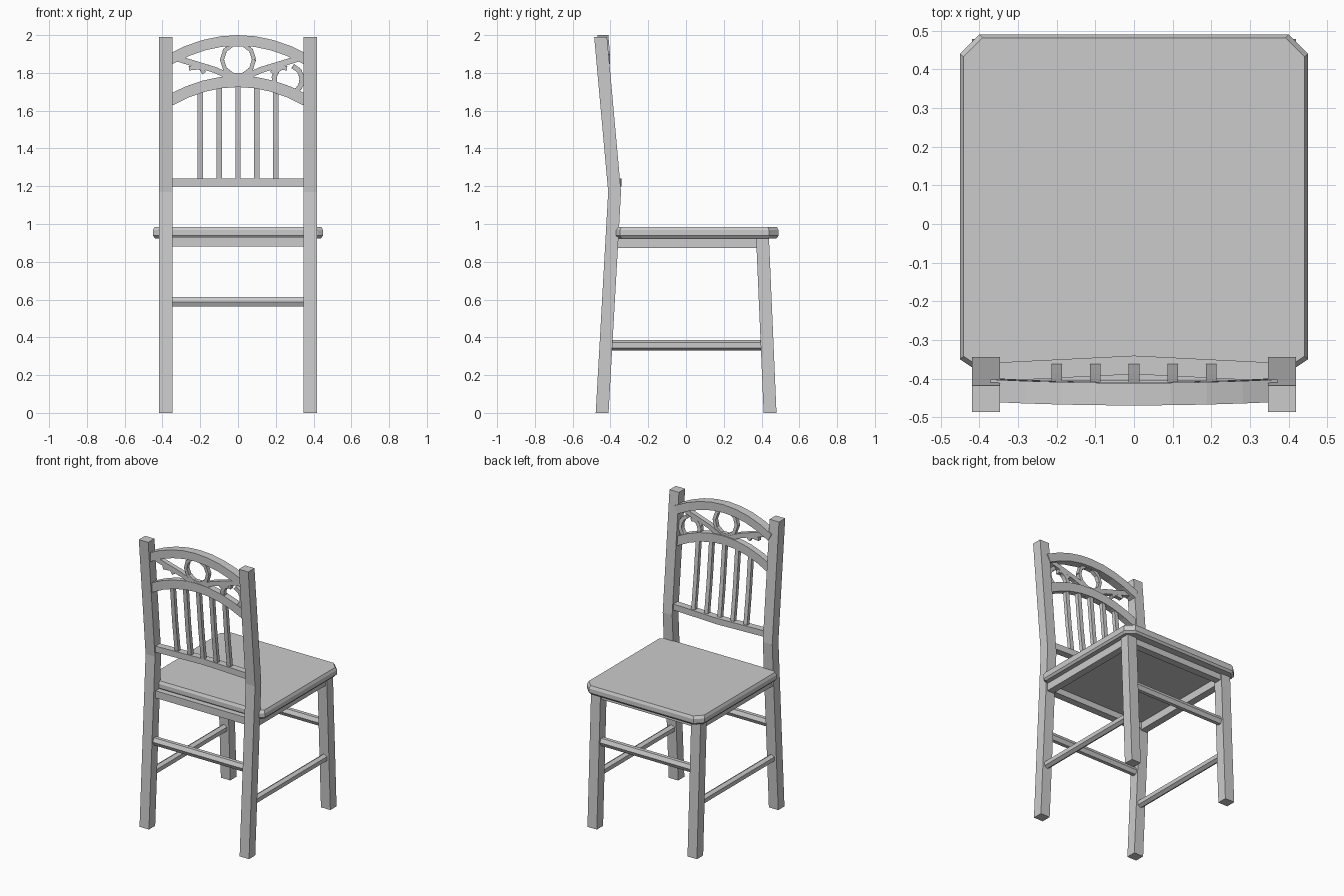
import bpy, bmesh, math
from mathutils import Vector

cube = bpy.data.objects.get("Cube")
if cube:
    bpy.data.objects.remove(cube, do_unlink=True)

grey = bpy.data.materials.new("plain grey")
grey.use_nodes = True
grey.diffuse_color = (0.6, 0.6, 0.6, 1)
grey.node_tree.nodes["Principled BSDF"].inputs["Base Color"].default_value = (0.6, 0.6, 0.6, 1)

Y, Z = Vector((0, 1, 0)), Vector((0, 0, 1))


def finish(name, bm):
    bmesh.ops.recalc_face_normals(bm, faces=bm.faces)
    mesh = bpy.data.meshes.new(name)
    bm.to_mesh(mesh)
    bm.free()
    mesh.materials.append(grey)
    obj = bpy.data.objects.new(name, mesh)
    bpy.context.collection.objects.link(obj)
    return obj


def sweep(name, path, half_w, half_d, sides=4, depth=Y, axis=None):
    """Sweep a box or polygon section along a path; depth fixes its roll."""
    path = [Vector(p) for p in path]
    bm = bmesh.new()
    rings = []
    scale = 1 / math.cos(math.pi / sides)
    for i, p in enumerate(path):
        t = axis or (path[min(i + 1, len(path) - 1)] - path[max(i - 1, 0)]).normalized()
        w = t.cross(depth).normalized()
        d = w.cross(t)
        ring = []
        for k in range(sides):
            a = 2 * math.pi * (k + 0.5) / sides
            ring.append(bm.verts.new(p + w * math.cos(a) * half_w * scale
                                     + d * math.sin(a) * half_d * scale))
        rings.append(ring)
    for a, b in zip(rings, rings[1:]):
        for k in range(sides):
            j = (k + 1) % sides
            bm.faces.new((a[k], a[j], b[j], b[k]))
    bm.faces.new(rings[0])
    bm.faces.new(rings[-1])
    return finish(name, bm)


def lean(z):
    """Depth of the backrest plane at a height."""
    return -0.378 - 0.09 * (z - 1.17)


def back(x, z, bow=0):
    return (x, lean(z) + bow, z)


def arch(base, x):
    return base + 0.1 * (1 - (x / 0.36) ** 2)


def arc(cx, cz, r, start, end, steps, flip=1):
    angles = [math.radians(start + (end - start) * i / steps) for i in range(steps + 1)]
    return [back(cx + flip * r * math.cos(a), cz + r * math.sin(a)) for a in angles]


# Seat: chamfered outline with softened upper and lower rims
outline = [(-0.42, -0.37), (0.42, -0.37), (0.45, -0.35), (0.45, 0.44),
           (0.4, 0.49), (-0.4, 0.49), (-0.45, 0.44), (-0.45, -0.35)]
bm = bmesh.new()
layers = []
for z, s in ((0.924, 0.975), (0.938, 1), (0.967, 1), (0.985, 0.98)):
    layers.append([bm.verts.new((x * s, 0.06 + (y - 0.06) * s, z)) for x, y in outline])
for a, b in zip(layers, layers[1:]):
    for k in range(len(outline)):
        j = (k + 1) % len(outline)
        bm.faces.new((a[k], a[j], b[j], b[k]))
bm.faces.new(layers[0])
bm.faces.new(layers[-1])
finish("seat", bm)

# Posts, legs and side rails
for side, s in (("right", -1), ("left", 1)):
    x = 0.383 * s
    sweep(side + "_back_post", [(x, -0.444, 0), (x, -0.378, 1.17), (x, -0.452, 1.99)],
          0.036, 0.034, axis=Z)
    sweep(side + "_front_leg", [(x, 0.445, 0), (x, 0.405, 0.93)], 0.036, 0.034, axis=Z)
    sweep(side + "_apron", [(x, -0.39, 0.902), (x, 0.41, 0.902)], 0.025, 0.03, depth=Z)
    sweep(side + "_stretcher", [(x, -0.42, 0.358), (x, 0.42, 0.358)], 0.022, 0.024, 6, depth=Z)

# Rails across the width
for end, y, ya in (("back", -0.41, -0.38), ("front", 0.42, 0.405)):
    sweep(end + "_apron", [(-0.37, ya, 0.907), (0.37, ya, 0.907)], 0.025, 0.025)
    sweep(end + "_stretcher", [(-0.37, y, 0.588), (0.37, y, 0.588)], 0.026, 0.022, 6)

# Backrest rails
xs = [0.36 * i / 4 for i in range(-4, 5)]
sweep("lower_back_rail", [back(-0.36, 1.22), back(0, 1.22, 0.018), back(0.36, 1.22)],
      0.021, 0.024)
sweep("middle_arch_rail", [back(x, arch(1.655, x)) for x in xs], 0.03, 0.022)
sweep("crest_rail", [back(x, arch(1.872, x), 0.01) for x in xs], 0.028, 0.029)

# Spindles
for i in range(-2, 3):
    x = 0.1 * i
    top = arch(1.655, x)
    sweep(f"spindle_{i + 3}", [back(x, 1.23, 0.01), back(x, 1.45, 0.002), back(x, top)],
          0.014, 0.013)

# Ornament between the arches: crossing bars, centre ring, side scrolls
for side, s in (("right", -1), ("left", 1)):
    sweep(side + "_cross_bar", [back(-0.05 * s, 1.735), back(0.12 * s, 1.815),
                                back(0.35 * s, 1.885)], 0.016, 0.016)
    sweep(side + "_scroll", arc(0.265, 1.765, 0.075, 110, 380, 9, s), 0.013, 0.015)
    sweep(side + "_scroll_tip", [back(0.18 * s, 1.80), back(0.2 * s, 1.83),
                                 back(0.26 * s, 1.825)], 0.012, 0.014)
sweep("centre_ring", arc(0, 1.87, 0.085, 0, 360, 10), 0.011, 0.014)
